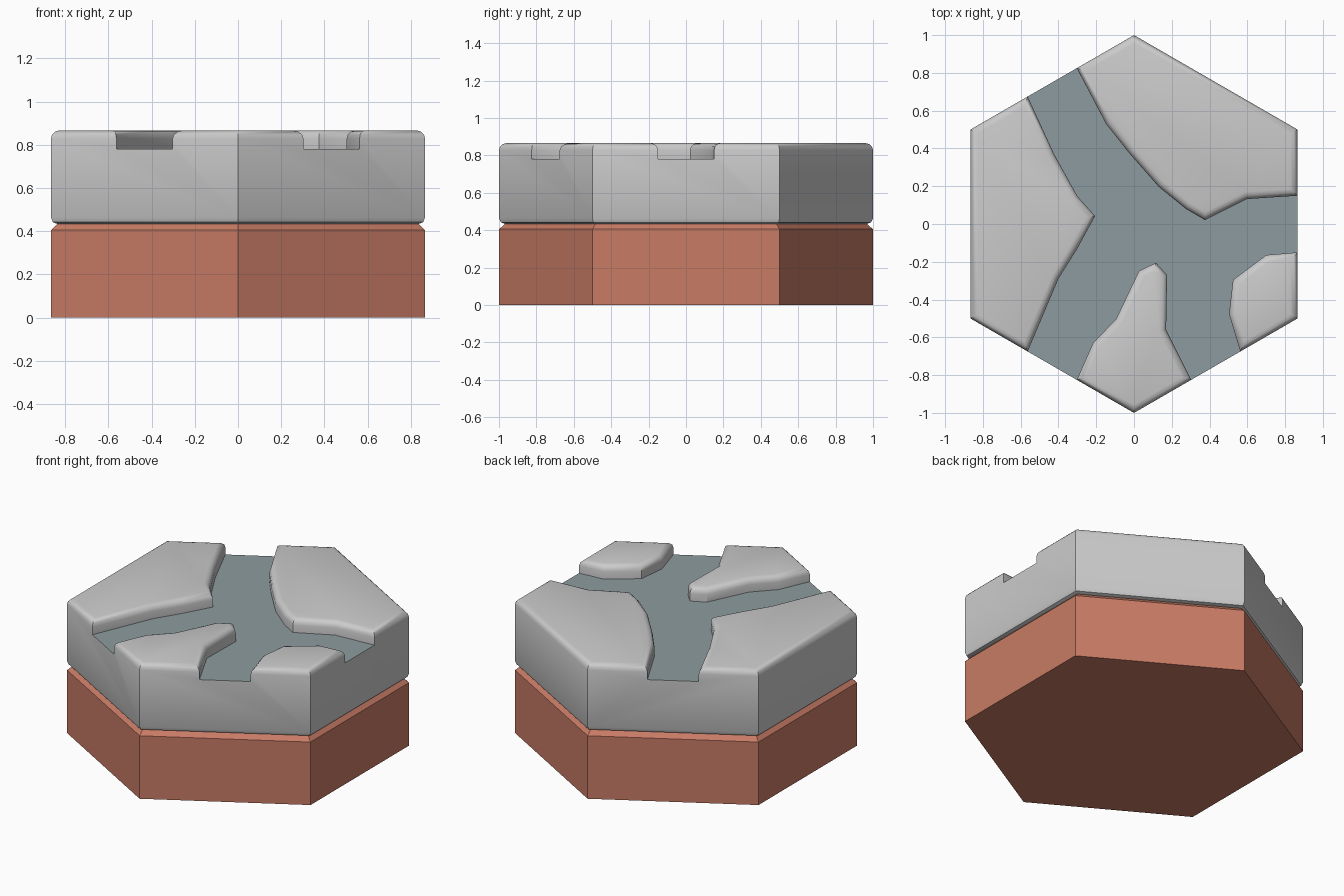
import bpy, bmesh, math
from mathutils import Vector

if "Cube" in bpy.data.objects:
    bpy.data.objects.remove(bpy.data.objects["Cube"])

MID, FLOOR, TOP = 0.433, 0.78, 0.866

# Hexagon corners, counter-clockwise from the back point
CORNERS = [Vector((math.cos(math.radians(90 + 60 * k)),
                   math.sin(math.radians(90 + 60 * k)))) for k in range(6)]


def mouth(side, t):
    """Point where a channel bank meets a hexagon side."""
    return CORNERS[side].lerp(CORNERS[(side + 1) % 6], t)


def make_material(name, rgb):
    mat = bpy.data.materials.new(name)
    mat.diffuse_color = (*rgb, 1)
    mat.use_nodes = True
    mat.node_tree.nodes["Principled BSDF"].inputs["Base Color"].default_value = mat.diffuse_color
    return mat


def finish(bm, name, mats):
    bmesh.ops.recalc_face_normals(bm, faces=bm.faces)
    mesh = bpy.data.meshes.new(name)
    bm.to_mesh(mesh)
    bm.free()
    for m in mats:
        mesh.materials.append(m)
    obj = bpy.data.objects.new(name, mesh)
    bpy.context.collection.objects.link(obj)
    bpy.ops.object.select_all(action='DESELECT')
    obj.select_set(True)
    bpy.context.view_layer.objects.active = obj
    bpy.ops.object.shade_smooth_by_angle(angle=math.radians(38))


def add_face(bm, points, mat=0):
    face = bm.faces.new([bm.verts.new(p) for p in points])
    face.material_index = mat


def add_cap(bm, outline, z, mat=0):
    add_face(bm, [(p[0], p[1], z) for p in outline], mat)


def add_wall(bm, a, b, low, high):
    add_face(bm, [(a[0], a[1], low), (b[0], b[1], low),
                  (b[0], b[1], high), (a[0], a[1], high)])


def bevel_level(bm, z, width, segments):
    """Bevel every edge that lies in the horizontal plane z."""
    edges = [e for e in bm.edges if all(abs(v.co.z - z) < 1e-4 for v in e.verts)]
    bmesh.ops.bevel(bm, geom=edges, offset=width, segments=segments,
                    profile=0.5, affect='EDGES')


stone = make_material("stone", (0.8, 0.8, 0.8))
channel = make_material("channel", (0.27, 0.33, 0.35))
dirt = make_material("dirt", (0.58, 0.20, 0.13))

# Dirt base with a chamfered upper rim
bm = bmesh.new()
add_cap(bm, CORNERS, 0)
add_cap(bm, CORNERS, MID)
for k in range(6):
    add_wall(bm, CORNERS[k], CORNERS[(k + 1) % 6], 0, MID)
bmesh.ops.remove_doubles(bm, verts=bm.verts, dist=1e-4)
bevel_level(bm, MID, 0.028, 1)
finish(bm, "dirt_base", [dirt])

# Raised plates: first side, corners, last side, inner bank back to the start
PLATES = [
    (0, (1, 2), 2, [(-.40, -.29), (-.30, -.13), (-.206, .042), (-.30, .148), (-.423, .37)]),
    (2, (3,), 3, [(.17, -.56), (.175, -.27), (.116, -.205), (.026, -.249),
                  (-.095, -.503), (-.217, -.63)]),
    (3, (4,), 4, [(.70, -.164), (.524, -.296), (.503, -.476)]),
    (4, (5, 0), 0, [(-.148, .53), (-.026, .376), (.132, .196), (.275, .08),
                    (.376, .021), (.598, .132)]),
]

# Stone slab: plates standing above a branching channel
bm = bmesh.new()
channel_outline, rim = [], []
for first, corners, last, bank in PLATES:
    outer = [mouth(first, 0.65)] + [CORNERS[c] for c in corners] + [mouth(last, 0.35)]
    outline = outer + bank
    add_cap(bm, outline, TOP)
    for i, p in enumerate(outline):
        add_wall(bm, p, outline[(i + 1) % len(outline)], FLOOR, TOP)
    channel_outline += [outer[0]] + bank[::-1] + [outer[-1]]
    rim += outer
add_cap(bm, channel_outline, FLOOR, 1)
add_cap(bm, rim, MID)
for i, p in enumerate(rim):
    add_wall(bm, p, rim[(i + 1) % len(rim)], MID, FLOOR)
bmesh.ops.remove_doubles(bm, verts=bm.verts, dist=1e-4)
bmesh.ops.recalc_face_normals(bm, faces=bm.faces)
# Merge the coplanar outer walls into single sides
bmesh.ops.dissolve_limit(bm, angle_limit=math.radians(1), verts=bm.verts,
                         edges=bm.edges, delimit={'MATERIAL'})
bevel_level(bm, TOP, 0.038, 3)
bevel_level(bm, MID, 0.03, 2)
finish(bm, "stone_slab", [stone, channel])
